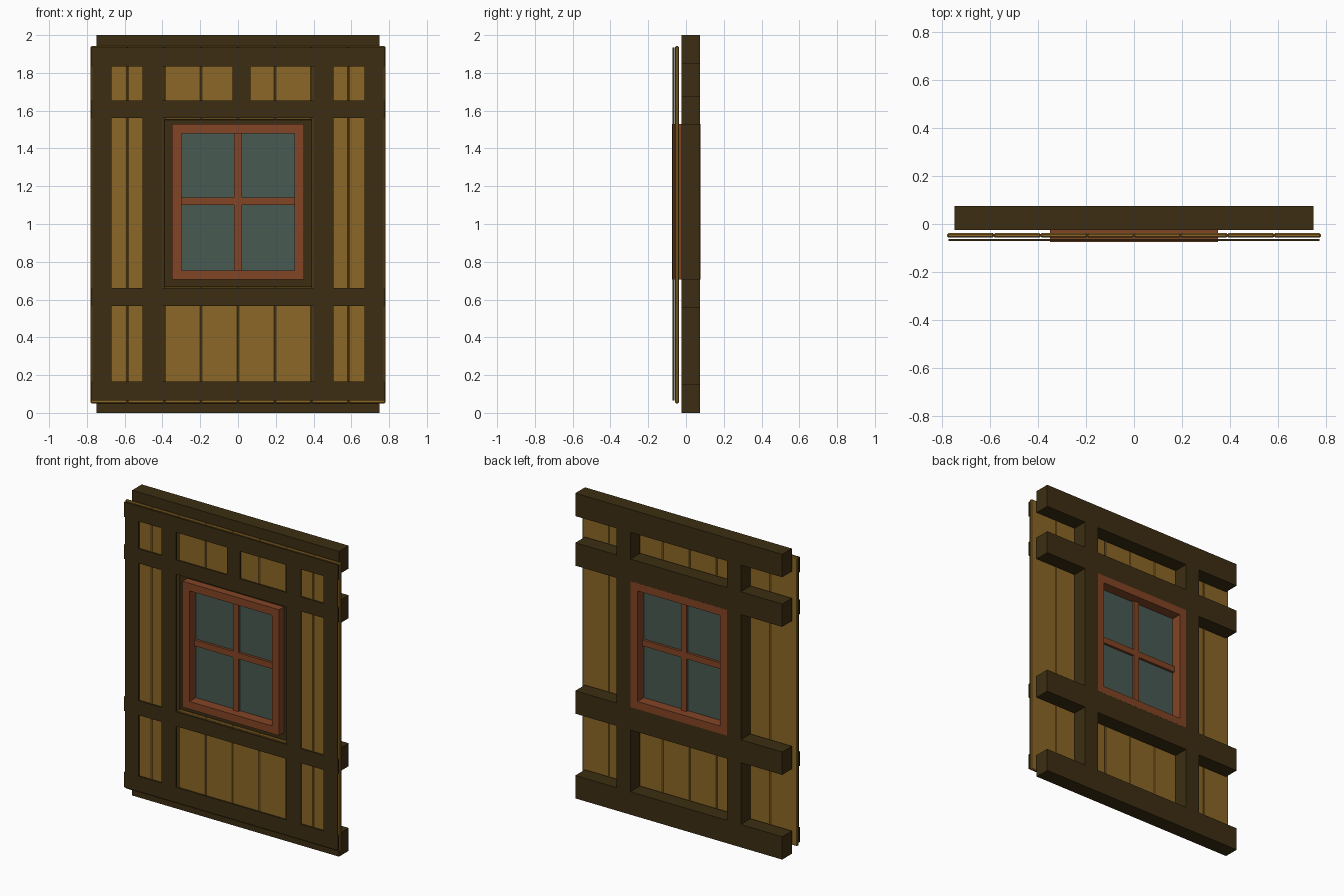
import bpy

cube = bpy.data.objects.get("Cube")
if cube:
    bpy.data.objects.remove(cube, do_unlink=True)


def material(name, rgb):
    m = bpy.data.materials.new(name)
    m.use_nodes = True
    color = (*rgb, 1)
    m.diffuse_color = color
    m.node_tree.nodes["Principled BSDF"].inputs["Base Color"].default_value = color
    return m


dark_wood = material("dark timber", (0.045, 0.027, 0.006))
plank_wood = material("plank wood", (0.26, 0.135, 0.019))
frame_wood = material("red frame wood", (0.225, 0.058, 0.018))
glass = material("window glass", (0.066, 0.1, 0.085))


def box(name, x, y, z, mat, bevel=0):
    """Box given by its (low, high) range on each axis."""
    lo, hi = zip(x, y, z)
    bpy.ops.mesh.primitive_cube_add(size=1, location=[(a + b) / 2 for a, b in zip(lo, hi)])
    ob = bpy.context.object
    ob.name = name
    ob.scale = [b - a for a, b in zip(lo, hi)]
    bpy.ops.object.transform_apply(location=False, rotation=False, scale=True)
    ob.data.materials.append(mat)
    if bevel:
        mod = ob.modifiers.new("bevel", "BEVEL")
        mod.width = bevel
        mod.segments = 1
    return ob


def mirrored(name, x, y, z, mat, bevel=0):
    box("left_" + name, x, y, z, mat, bevel)
    box("right_" + name, (-x[1], -x[0]), y, z, mat, bevel)


# Heavy timber framing at the back
BEAM_Y = (-0.025, 0.075)
beams = [(0, 0.15), (0.555, 0.705), (1.525, 1.675), (1.85, 2.0)]
for i, z in enumerate(beams):
    box(f"back_beam_{i + 1}", (-0.75, 0.75), BEAM_Y, z, dark_wood)
for i in range(3):
    mirrored(f"back_post_{i + 1}", (0.35, 0.45), BEAM_Y,
             (beams[i][1], beams[i + 1][0]), dark_wood)

# Vertical planks, the middle four cut around the window
PLANK_Y = (-0.057, -0.038)
WIDTH = 0.195
for i in range(8):
    x = ((i - 4) * WIDTH, (i - 3) * WIDTH)
    spans = [(0.05, 0.67), (1.55, 1.942)] if 2 <= i <= 5 else [(0.05, 1.942)]
    for j, z in enumerate(spans):
        box(f"plank_{i + 1}_{j + 1}", x, PLANK_Y, z, plank_wood, 0.005)

# Thin timber trim on the front
TRIM_Y = (-0.071, -0.062)
rails = [(0.065, 0.165), (0.565, 0.66), (1.56, 1.655), (1.835, 1.935)]
for i, z in enumerate(rails):
    box(f"trim_rail_{i + 1}", (-0.775, 0.775), TRIM_Y, z, dark_wood)
for i in range(3):
    z = (rails[i][1], rails[i + 1][0])
    mirrored(f"outer_trim_{i + 1}", (0.67, 0.77), TRIM_Y, z, dark_wood)
    mirrored(f"inner_trim_{i + 1}", (0.40, 0.505), TRIM_Y, z, dark_wood)
box("short_trim_post", (-0.03, 0.065), TRIM_Y, (rails[2][1], rails[3][0]), dark_wood)

# Window frame, cross bars and pane
FRAME_Y = (-0.075, 0.0755)
mirrored("window_jamb", (0.30, 0.35), FRAME_Y, (0.705, 1.53), frame_wood)
box("window_sill", (-0.30, 0.30), FRAME_Y, (0.705, 0.755), frame_wood)
box("window_head", (-0.30, 0.30), FRAME_Y, (1.48, 1.53), frame_wood)
BAR_Y = (-0.025, 0.025)
box("upright_bar", (-0.02, 0.02), BAR_Y, (0.755, 1.48), frame_wood)
box("cross_bar", (-0.30, 0.30), (-0.024, 0.024), (1.10, 1.14), frame_wood)
box("window_pane", (-0.30, 0.30), (-0.008, 0.008), (0.755, 1.48), glass)
